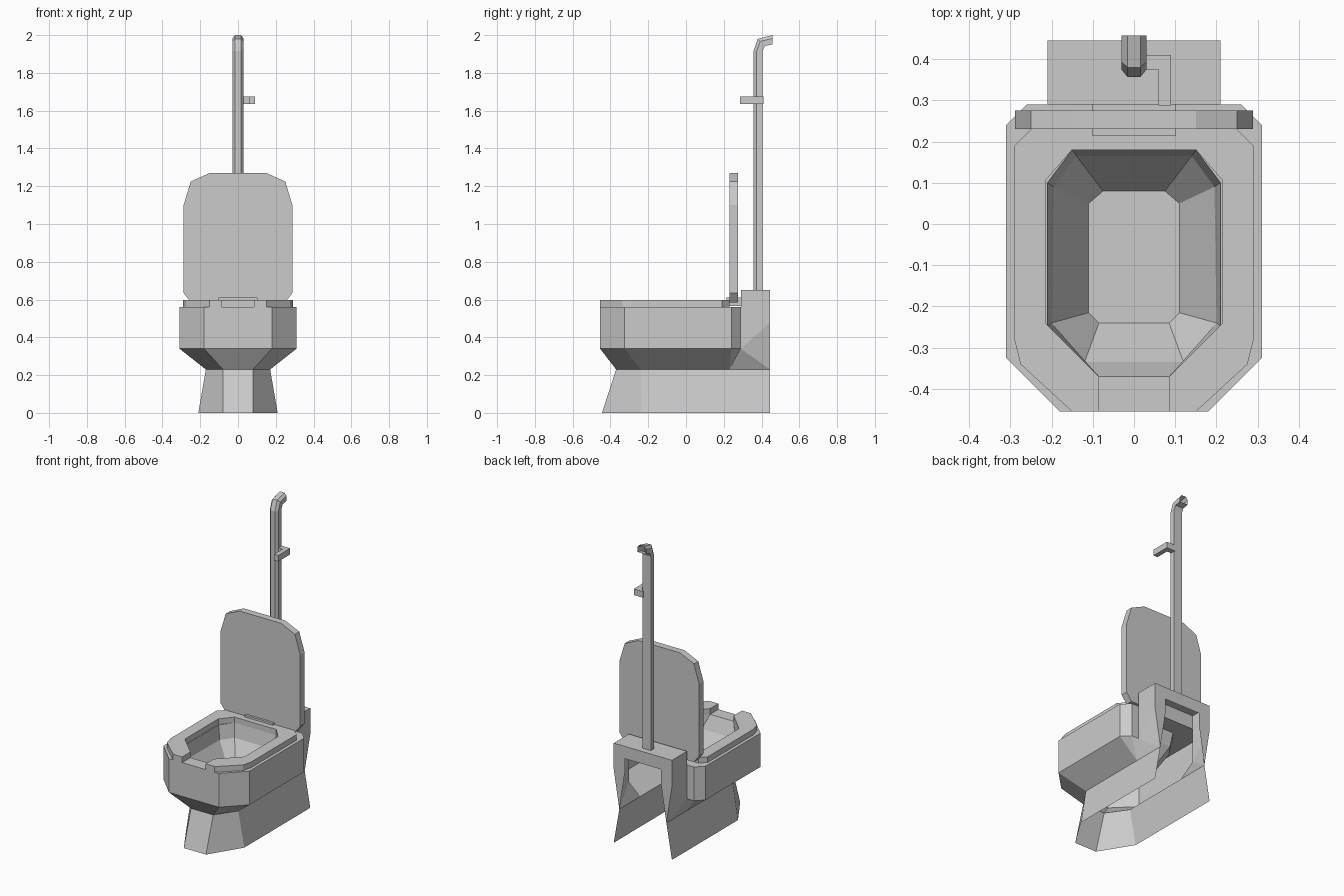
import bpy, bmesh

if "Cube" in bpy.data.objects:
    bpy.data.objects.remove(bpy.data.objects["Cube"])


def finish(bm, name, mirror=False):
    bmesh.ops.remove_doubles(bm, verts=bm.verts, dist=0.0005)
    bmesh.ops.recalc_face_normals(bm, faces=bm.faces)
    me = bpy.data.meshes.new(name)
    bm.to_mesh(me)
    bm.free()
    ob = bpy.data.objects.new(name, me)
    bpy.context.collection.objects.link(ob)
    if mirror:
        m = ob.modifiers.new("mirror", 'MIRROR')
        m.use_clip = True
    return ob


def face(bm, pts):
    """Polygon from points, skipping repeated ones."""
    uniq = []
    for p in pts:
        if p not in uniq:
            uniq.append(p)
    if len(uniq) > 2:
        bm.faces.new([bm.verts.new(p) for p in uniq])


def bridge(bm, a, b, closed=False):
    n = len(a)
    for i in range(n if closed else n - 1):
        j = (i + 1) % n
        face(bm, [a[i], a[j], b[j], b[i]])


def ring(pts, z):
    return [(x, y, z) for x, y in pts]


def prism(name, outline, lo, hi, axis='z'):
    """Extrude an outline along z, or an x-z outline along y."""
    put = (lambda u, v, w: (u, v, w)) if axis == 'z' else (lambda u, v, w: (u, w, v))
    a = [put(u, v, lo) for u, v in outline]
    b = [put(u, v, hi) for u, v in outline]
    bm = bmesh.new()
    face(bm, a)
    face(bm, b)
    bridge(bm, a, b, True)
    return finish(bm, name)


def flip(pts):
    return [(-x, y) for x, y in pts]


# Body: bowl, pedestal and open-backed tank as one half shell, mirrored
rim = [(0, -.455), (.18, -.455), (.31, -.325), (.31, .24), (.26, .29), (.21, .29)]
neck = [(0, -.37), (.08, -.37), (.17, -.24), (.17, .23), (.17, .23), (.17, .445)]
foot = [(0, -.445), (.08, -.445), (.21, -.235), (.21, .23), (.21, .23), (.21, .445)]
hole = [(0, -.37), (.085, -.37), (.21, -.25), (.21, .10), (.15, .18), (0, .18)]
basin = [(0, -.335), (.12, -.335), (.20, -.24), (.195, .09), (.14, .165), (0, .165)]
floor = [(0, -.24), (.085, -.24), (.11, -.215), (.11, .05), (.075, .08), (0, .08)]

body = bmesh.new()
shell = [ring(foot, 0), ring(neck, .23), ring(rim, .34), ring(rim, .56),
         ring(hole, .56), ring(basin, .47), ring(floor, .33)]
for lower, upper in zip(shell, shell[1:]):
    bridge(body, lower, upper)
face(body, shell[-1])
face(body, [(.21, .29, .56), (0, .29, .56), (0, .18, .56)])
# Tank sides, top, front and back frame
knee, top_b, top_f = (.21, .445, .48), (.21, .445, .65), (.21, .29, .65)
face(body, [(.21, .29, .34), knee, (.17, .445, .23)])
face(body, [(.21, .29, .34), (.21, .29, .56), top_f, top_b, knee])
face(body, [top_f, top_b, (0, .445, .65), (0, .29, .65)])
face(body, [(.21, .29, .56), top_f, (0, .29, .65), (0, .29, .56)])
face(body, [top_b, (0, .445, .65), (0, .445, .57), (.13, .445, .57)])
face(body, [top_b, (.13, .445, .57), (.13, .445, .48), (.17, .445, .23), knee])
finish(body, "toilet_body", mirror=True)

# Seat with an open front
outer = [(.085, -.455), (.15, -.455), (.275, -.34), (.29, -.28), (.29, .19), (.25, .23)]
inner = [(.085, -.37), (.12, -.335), (.215, -.24), (.215, .105), (.15, .18)]
prism("seat", outer + flip(outer)[::-1] + flip(inner) + inner[::-1], .56, .597)

# Raised lid and its hinge
half_lid = [(.25, .585), (.288, .635), (.288, 1.10), (.25, 1.225), (.15, 1.27)]
prism("lid", half_lid + flip(half_lid)[::-1], .23, .275, 'y')
prism("hinge", [(-.102, .215), (.102, .215), (.102, .29), (-.102, .29)], .565, .61)

# Flush pipe: chamfered section swept along (front, back) y-z pairs
stations = [((.357, .65), (.405, .65)), ((.357, 1.915), (.405, 1.915)),
            ((.38, 1.98), (.418, 1.943)), ((.457, 2.0), (.457, 1.95))]
section = [(-.03, 1), (-.03, .35), (-.016, 0), (.016, 0), (.03, .35), (.03, 1)]
pipe = bmesh.new()
loops = [[(x, f[0] + (b[0] - f[0]) * t, f[1] + (b[1] - f[1]) * t) for x, t in section]
         for f, b in stations]
for a, b in zip(loops, loops[1:]):
    bridge(pipe, a, b, True)
finish(pipe, "flush_pipe")

# Flush handle bracket
prism("flush_handle", [(.025, .41), (.09, .41), (.09, .287), (.06, .287),
                       (.06, .375), (.025, .375)], 1.635, 1.675)
